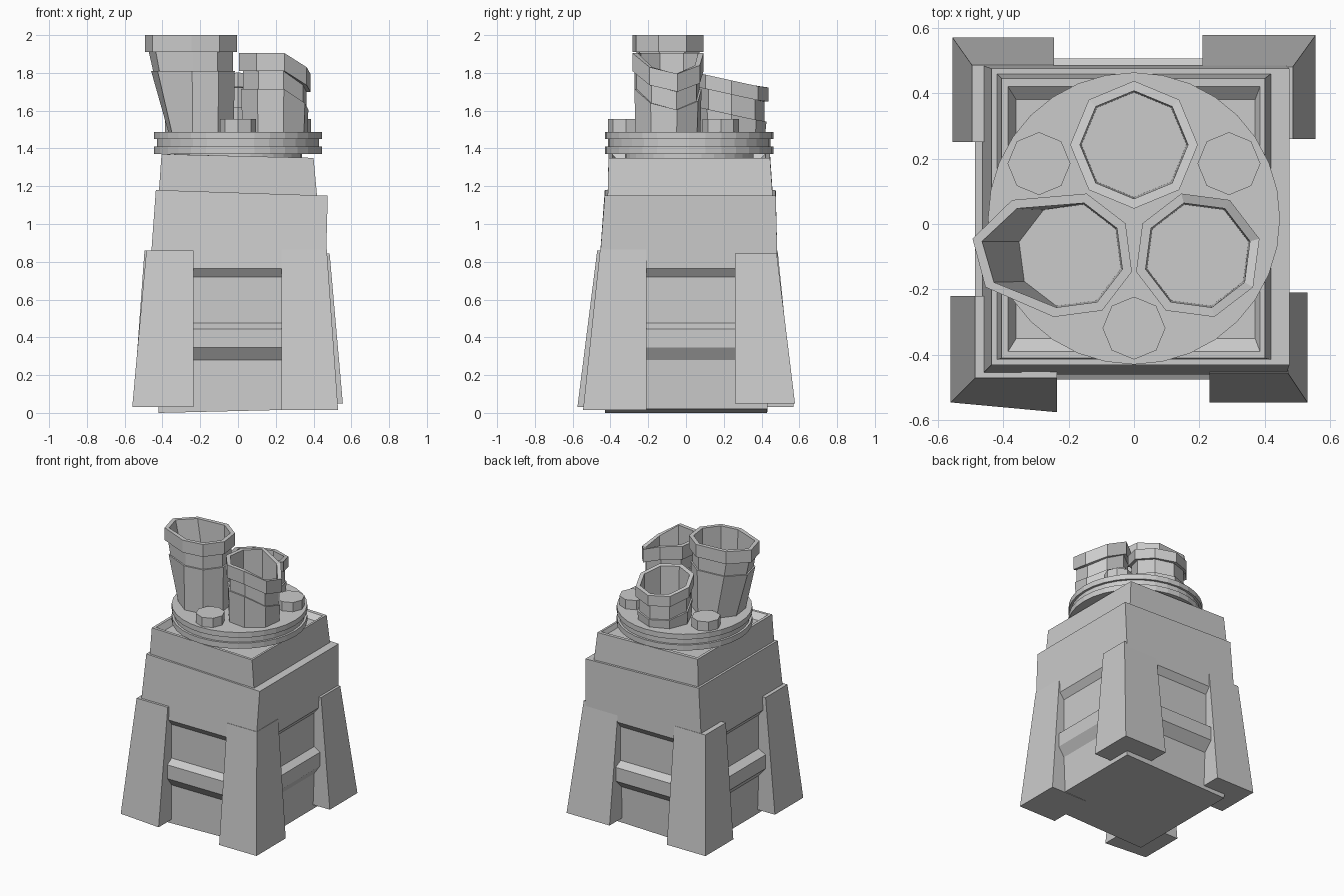
import bpy, bmesh, math
from math import cos, sin, radians

if "Cube" in bpy.data.objects:
    bpy.data.objects.remove(bpy.data.objects["Cube"])

stone = bpy.data.materials.new("grey stone")
stone.diffuse_color = (0.6, 0.6, 0.6, 1)
stone.use_nodes = True
stone.node_tree.nodes["Principled BSDF"].inputs["Base Color"].default_value = stone.diffuse_color


def loft(name, rings, closed=False):
    """Skin a stack of point rings; cap the ends, or join last to first."""
    bm = bmesh.new()
    loops = [[bm.verts.new(p) for p in r] for r in rings]
    n = len(loops[0])
    pairs = list(zip(loops, loops[1:]))
    if closed:
        pairs.append((loops[-1], loops[0]))
    for a, b in pairs:
        for i in range(n):
            j = (i + 1) % n
            bm.faces.new((a[i], a[j], b[j], b[i]))
    if not closed:
        bm.faces.new(loops[0][::-1])
        bm.faces.new(loops[-1])
    bmesh.ops.recalc_face_normals(bm, faces=bm.faces)
    me = bpy.data.meshes.new(name)
    bm.to_mesh(me)
    bm.free()
    me.materials.append(stone)
    ob = bpy.data.objects.new(name, me)
    bpy.context.collection.objects.link(ob)
    return ob


def rect(x0, x1, y0, y1, z, tilt=0.0):
    """Rectangle whose right side drops by tilt."""
    return [(x0, y0, z), (x1, y0, z - tilt), (x1, y1, z - tilt), (x0, y1, z)]


def circle(cx, cy, r, z, n, start=90):
    return [(cx + r * cos(radians(start + 360 * i / n)),
             cy + r * sin(radians(start + 360 * i / n)), z) for i in range(n)]


# Lower tower with a protruding belt
loft("lower_tower", [
    rect(-.42, .42, -.43, .43, 0.0, -.02),
    rect(-.43, .43, -.425, .44, .28),
    rect(-.485, .475, -.475, .505, .345),
    rect(-.485, .475, -.475, .505, .445),
    rect(-.43, .43, -.425, .45, .475),
    rect(-.43, .43, -.425, .45, .74)])

# Overhanging upper tower
loft("upper_tower", [
    rect(-.43, .43, -.425, .45, .72),
    rect(-.465, .465, -.46, .485, .765),
    rect(-.435, .475, -.43, .475, 1.18, .03)])

# Top tier with a recessed top
loft("top_tier", [
    rect(-.42, .42, -.415, .46, 1.15, .02),
    rect(-.405, .40, -.41, .445, 1.37, .02),
    rect(-.385, .385, -.39, .42, 1.37, .02),
    rect(-.36, .37, -.35, .38, 1.33, .01)])

# Corner buttresses: foot x, y, z, then head x, y, z, then inner x and y
buttresses = {
    "front_left": (-.56, -.545, .03, -.485, -.47, .86, -.235, -.22),
    "front_right": (.53, -.545, .015, .47, -.455, .865, .23, -.21),
    "back_left": (-.555, .57, .03, -.495, .485, .86, -.245, .25),
    "back_right": (.555, .577, .05, .485, .48, .845, .21, .26)}
for key, (fx, fy, fz, hx, hy, hz, ix, iy) in buttresses.items():
    loft(key + "_buttress", [
        [(fx, fy, fz), (ix, fy - (.03 if fy < 0 and fx < 0 else 0), fz),
         (ix, iy, fz), (fx, iy, fz)],
        [(hx, hy, hz), (ix, hy, hz), (ix, iy, hz), (hx, iy, hz)]])

# Round platform with a groove
PY = .017
loft("platform", [circle(0, PY, r, z, 32) for r, z in (
    (.34, 1.32), (.34, 1.37), (.446, 1.37), (.446, 1.41), (.43, 1.41), (.43, 1.45),
    (.446, 1.45), (.446, 1.488))])

# Small knobs between the chimneys
for a in (-90, 30, 150):
    c = (.335 * cos(radians(a)), PY + .335 * sin(radians(a)))
    loft("knob", [circle(*c, .096, z, 8) for z in (1.48, 1.555)])


def chimney(name, angle, z_low, z_neck, z_top, bend):
    """Hollow eight-sided pot; bend(i, dx, dy) gives the shift at the top."""
    cx, cy = .225 * cos(radians(angle)), PY + .225 * sin(radians(angle))
    profile = ((.178, 1.48), (.184, z_low), (.173, z_low), (.173, z_neck),
               (.195, z_neck), (.195, z_top), (.165, z_top), (.16, 1.48))
    rings = []
    for r, z in profile:
        t = max(0, (z - 1.48) / (z_top - 1.48))
        ring = []
        for i, (x, y, _) in enumerate(circle(cx, cy, r, z, 8, angle)):
            sx, sz = bend(i, y - cy)
            ring.append((x + sx * min(1, t * 1.25), y, z + (sz if z > 1.5 else 0)))
        rings.append(ring)
    loft(name, rings, closed=True)


# Tall pot leaning left, short pot with a dipped lip, back pot with a sloping lip
lean = {0: -.09, 6: -.08, 7: -.11}
dip = {0: -.075, 1: -.11, 2: -.065}
chimney("tall_chimney", 210, 1.81, 1.91, 2.0, lambda i, dy: (lean.get(i, 0), 0))
chimney("short_chimney", -30, 1.715, 1.81, 1.905, lambda i, dy: (0, dip.get(i, 0)))
chimney("back_chimney", 90, 1.58, 1.685, 1.76,
        lambda i, dy: (0, -.22 * max(-.19, min(.17, dy))))
